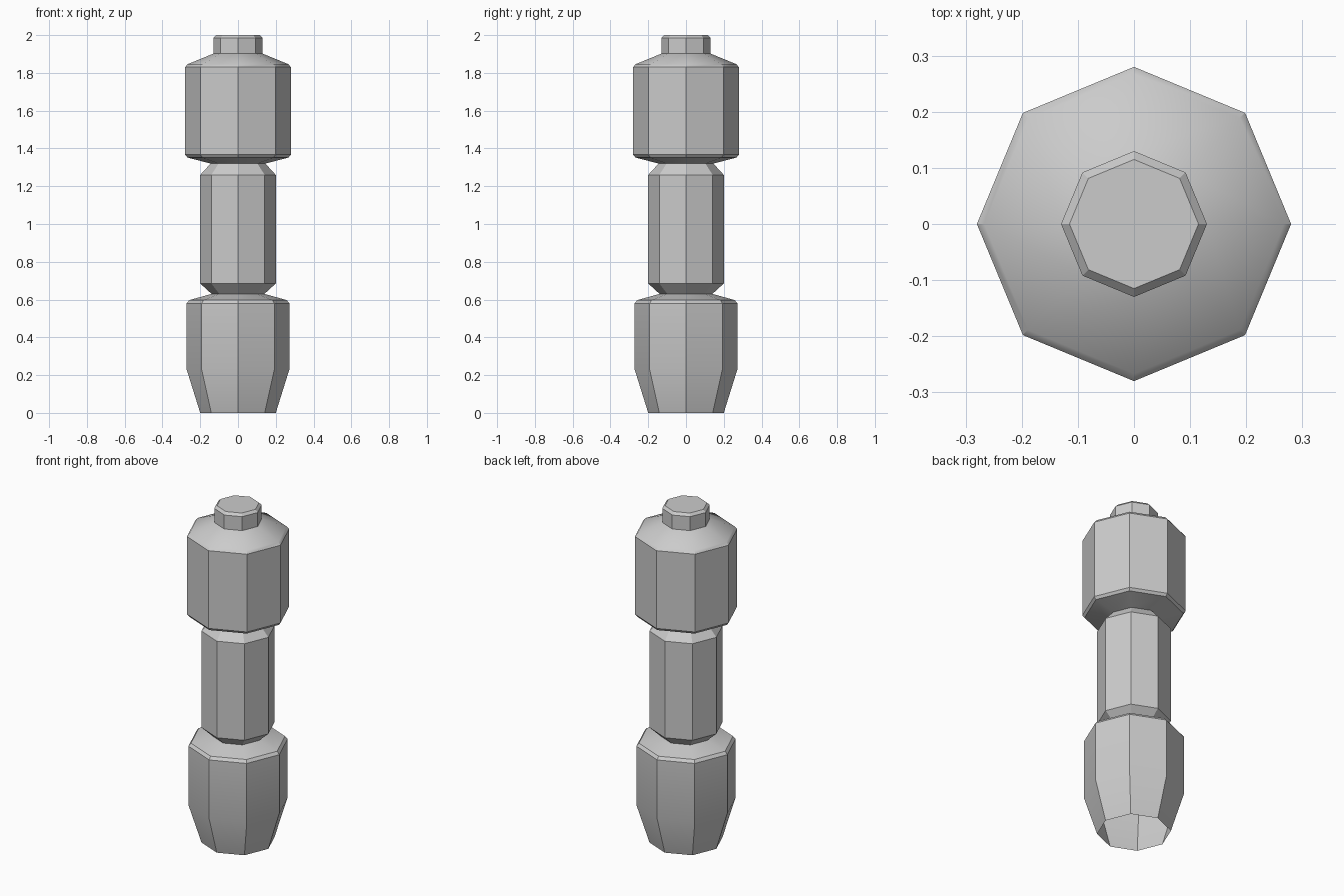
import bpy, bmesh, math

if "Cube" in bpy.data.objects:
    bpy.data.objects.remove(bpy.data.objects["Cube"])

SIDES = 8


def lathe(name, profile, cap_top=False):
    """Revolve (radius, z) points into an eight-sided shell."""
    bm = bmesh.new()
    rings = []
    for r, z in profile:
        rings.append([bm.verts.new((r * math.cos(i * math.tau / SIDES),
                                    r * math.sin(i * math.tau / SIDES), z))
                      for i in range(SIDES)])
    for low, high in zip(rings, rings[1:]):
        for i in range(SIDES):
            j = (i + 1) % SIDES
            bm.faces.new((low[i], low[j], high[j], high[i]))
    if cap_top:
        bm.faces.new(rings[-1])
    mesh = bpy.data.meshes.new(name)
    bm.to_mesh(mesh)
    bm.free()
    obj = bpy.data.objects.new(name, mesh)
    bpy.context.collection.objects.link(obj)
    # shallow cones blend, all real corners stay sharp
    bpy.ops.object.select_all(action='DESELECT')
    obj.select_set(True)
    bpy.context.view_layer.objects.active = obj
    bpy.ops.object.shade_smooth_by_angle(angle=math.radians(30))
    return obj


# tapered base, open underneath
lathe("base", [(0.20, 0.0), (0.272, 0.23), (0.272, 0.58),
               (0.258, 0.597), (0.14, 0.63)])

# slim middle grip with chamfered ends
lathe("grip", [(0.14, 0.63), (0.20, 0.685), (0.20, 1.26), (0.145, 1.32)])

# wide head with small bevels and shallow conical ends
lathe("head", [(0.145, 1.32), (0.268, 1.352), (0.28, 1.367),
               (0.28, 1.83), (0.267, 1.846), (0.13, 1.902)])

# top knob
lathe("knob", [(0.13, 1.902), (0.13, 1.985), (0.115, 2.0)], cap_top=True)
